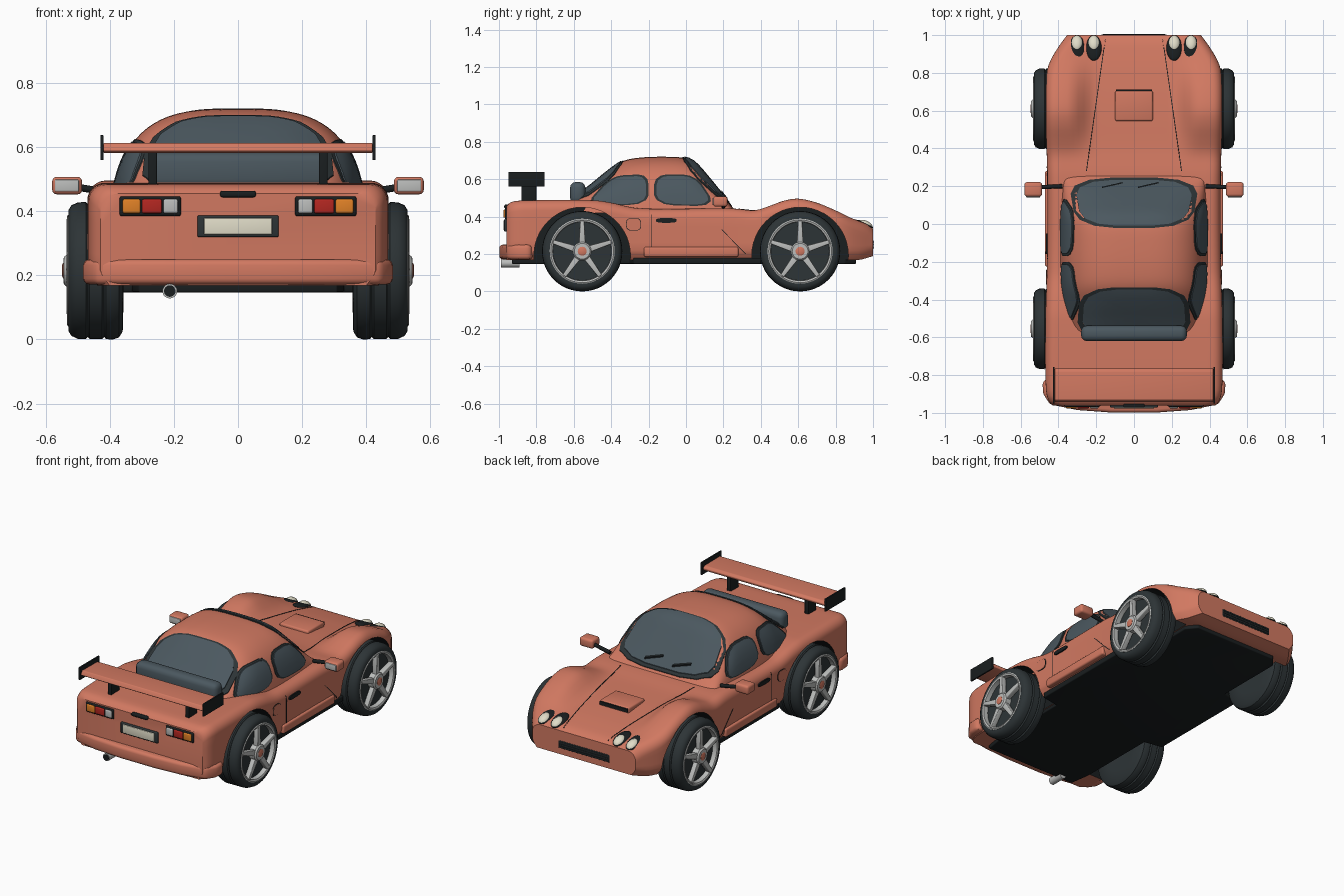
import bpy, bmesh
from math import sin, cos, pi, radians, ceil
from mathutils import Vector, Matrix
from mathutils.bvhtree import BVHTree

if "Cube" in bpy.data.objects:
    bpy.data.objects.remove(bpy.data.objects["Cube"])

def mat(name, c):
    m = bpy.data.materials.new(name)
    m.diffuse_color = (*c, 1)
    m.use_nodes = True
    m.node_tree.nodes["Principled BSDF"].inputs["Base Color"].default_value = m.diffuse_color
    return m
PAINT = mat("coral_paint", (.64, .19, .12))
DARK = mat("dark_trim", (.026, .034, .037))
BLACK = mat("black_underside", (.010, .013, .014))
GLASS = mat("tinted_glass", (.07, .097, .115))
SILVER = mat("silver", (.5, .51, .5))
CREAM = mat("cream", (.75, .72, .58))
RED = mat("red_lens", (.45, .02, .015))
ORANGE = mat("orange_lens", (.75, .22, .02))

def finish(bm, name, m, mirror=False, bevel=0):
    bmesh.ops.recalc_face_normals(bm, faces=bm.faces)
    if bevel:
        edges = [e for e in bm.edges if e.calc_face_angle(0) > .6]
        bmesh.ops.bevel(bm, geom=edges, offset=bevel, segments=3, profile=.5, affect='EDGES')
    me = bpy.data.meshes.new(name)
    bm.to_mesh(me)
    me.materials.append(m)
    ob = bpy.data.objects.new(name, me)
    bpy.context.collection.objects.link(ob)
    if mirror:
        ob.modifiers.new("mirror", 'MIRROR').use_mirror_merge = False
    return ob

def loft(rings, cap=True):
    bm = bmesh.new()
    vs = [[bm.verts.new(p) for p in r] for r in rings]
    n = len(vs[0])
    for a, b in zip(vs, vs[1:]):
        for i in range(n):
            bm.faces.new((a[i], a[(i + 1) % n], b[(i + 1) % n], b[i]))
    if cap:
        bm.faces.new(vs[0])
        bm.faces.new(vs[-1][::-1])
    return bm

def place(axis, p, d):
    return {'x': (d, p[0], p[1]), 'y': (p[0], d, p[1]), 'z': (p[0], p[1], d)}[axis]

def prism(name, pts, axis, lo, hi, m, bevel=0, mirror=False):
    return finish(loft([[place(axis, p, d) for p in pts] for d in (lo, hi)]), name, m, mirror, bevel)

def box(name, x, y, z, m, bevel=0, mirror=False):
    return prism(name, [(x[0], y[0]), (x[1], y[0]), (x[1], y[1]), (x[0], y[1])], 'z', *z, m, bevel, mirror)

def lathe(name, prof, cy, cz, m, cap=True, n=48, mirror=True):
    return finish(loft([[(x, cy + r * cos(2 * pi * i / n), cz + r * sin(2 * pi * i / n))
                         for i in range(n)] for x, r in prof], cap), name, m, mirror)

def rod(name, a, b, r, m, mirror=False):
    a, b = Vector(a), Vector(b)
    bm = bmesh.new()
    bmesh.ops.create_cone(bm, cap_ends=True, segments=20, radius1=r, radius2=r, depth=(b - a).length,
        matrix=Matrix.Translation((a + b) / 2) @ (b - a).to_track_quat('Z', 'Y').to_matrix().to_4x4())
    return finish(bm, name, m, mirror)

def blob(name, c, s, tilt, m, mirror=True):
    bm = bmesh.new()
    bmesh.ops.create_uvsphere(bm, u_segments=24, v_segments=14, radius=1, matrix=Matrix.Translation(c)
                              @ Matrix.Rotation(tilt, 4, 'X') @ Matrix.Diagonal((*s, 1)))
    return finish(bm, name, m, mirror)

def patch(name, pts, axis, tree, off, m, mirror=False, scale=1, rounds=2):
    """Panel that hugs a surface: an outline projected on it along one axis."""
    for _ in range(rounds):
        pts = [(p[0] * (1 - t) + q[0] * t, p[1] * (1 - t) + q[1] * t)
               for p, q in zip(pts, pts[1:] + pts[:1]) for t in (.2, .8)]
    loop = []
    for p, q in zip(pts, pts[1:] + pts[:1]):
        n = max(1, ceil((Vector(q) - Vector(p)).length / .03))
        loop += [Vector(p).lerp(Vector(q), i / n) for i in range(n)]
    c = sum(loop, Vector((0, 0))) / len(loop)
    back = Vector(place(axis, (0, 0), 1))
    def hit(p, o):
        src = Vector(place(axis, p, 2))
        h = tree.ray_cast(src, -back)[0] or tree.find_nearest(Vector(place(axis, p, .4)))[0]
        return h + back * o
    rings = [[hit(c + (p - c) * s * scale, o) for p in loop]
             for s, o in ((1, -.01), (1, off), (.8, off), (.6, off), (.4, off), (.2, off), (.02, off))]
    return finish(loft(rings), name, m, mirror)

def curve(tab, y):
    """Smooth curve through a few (y, value) points."""
    y = min(max(y, tab[0][0]), tab[-1][0])
    i = next(k for k in range(len(tab) - 1) if y <= tab[k + 1][0])
    def slope(k):
        a, b = tab[max(k - 1, 0)], tab[min(k + 1, len(tab) - 1)]
        return (b[1] - a[1]) / (b[0] - a[0])
    (y0, v0), (y1, v1) = tab[i], tab[i + 1]
    h = y1 - y0
    t = (y - y0) / h
    return (v0 * (1 + 2 * t) * (1 - t) ** 2 + slope(i) * h * t * (1 - t) ** 2
            + v1 * t * t * (3 - 2 * t) + slope(i + 1) * h * t * t * (t - 1))

# body shell: sections along the car, with front fender bulges
WIDTH = [(-.96, .43), (-.94, .45), (-.88, .466), (-.55, .47), (-.2, .46), (.2, .458), (.6, .468),
         (.8, .462), (.86, .445), (.93, .405), (1, .355)]
TOP = [(-.96, .455), (-.94, .476), (-.88, .486), (-.5, .488), (-.4, .475), (-.25, .445), (.25, .443),
       (.4, .426), (.6, .412), (.8, .388), (.9, .37), (.97, .353), (1, .335)]
BULGE = [(-1, 0), (.3, 0), (.37, .005), (.45, .036), (.52, .066), (.6, .084), (.7, .073), (.8, .045), (.88, .02), (1, 0)]

def body_ring(y):
    w, t, a, r = curve(WIDTH, y), curve(TOP, y), curve(BULGE, y), .055
    zb = .168 + max(0, y - .93) * .3
    def top(x):
        s = min(max((x - .2) / .15, 0), 1)
        return t + a * s * s * (3 - 2 * s)
    half = [(0, zb), (w * .5, zb), (w - .03, zb), (w - .007, zb + .03)]
    half += [(w, zb + .05 + (top(w) - r - zb - .05) * k / 4) for k in range(4)]
    half += [(w - r + r * cos(k * pi / 12), top(w - r + r * cos(k * pi / 12)) - r + r * sin(k * pi / 12)) for k in range(7)]
    half += [((w - r) * (1 - k / 14), top((w - r) * (1 - k / 14))) for k in range(1, 15)]
    return [(x, y, z) for x, z in half] + [(-x, y, z) for x, z in half[-2:0:-1]]

stations = [-.96, -.95, -.935, -.91] + [-.88 + .025 * k for k in range(75)] + [.985, 1]
bm = loft([body_ring(y) for y in stations])
body_tree = BVHTree.FromBMesh(bm)
body = finish(bm, "body_shell", PAINT)
AXLES = (("rear", -.555), ("front", .61))
cutters = []
for end, y in AXLES:
    c = lathe(end + "_arch_cutter", [(.335, .258), (.7, .258)], y, .192, BLACK)
    c.hide_render = True
    cutters.append(c)
    b = body.modifiers.new("arch", 'BOOLEAN')
    b.operation, b.solver, b.object, b.material_mode = 'DIFFERENCE', 'EXACT', c, 'TRANSFER'
dg = bpy.context.evaluated_depsgraph_get()
baked = bpy.data.meshes.new_from_object(body.evaluated_get(dg), depsgraph=dg)
body.modifiers.clear()
body.data = baked
for c in cutters:
    bpy.data.objects.remove(c)

# cabin
ROOF = [(-.66, .44), (-.6, .495), (-.5, .575), (-.42, .64), (-.34, .695), (-.25, .715), (-.1, .72),
        (0, .712), (.05, .688), (.12, .61), (.2, .512), (.265, .43)]
CABIN_W = [(-.66, .3), (-.5, .35), (-.3, .388), (0, .392), (.265, .375)]

def cabin_ring(y):
    w, h, pts = curve(CABIN_W, y), curve(ROOF, y) - .42, []
    for k in range(33):
        a = pi * k / 32
        z = h * sin(a) ** .63 if 0 < k < 32 else 0
        x = w * abs(cos(a)) ** .63 * (1 - .45 * z) * (1 if k < 16 else -1)
        pts.append((x if k != 16 else 0, y, .42 + z))
    return pts
bm = loft([cabin_ring(-.66 + .925 * k / 48) for k in range(49)])
cabin_tree = BVHTree.FromBMesh(bm)
finish(bm, "cabin", PAINT)

# windows: dark seal with glass on it
for name, axis, pts, mir in (
        ("windshield", 'z', [(-.35, .245), (.35, .245), (.305, -.02), (-.305, -.02)], False),
        ("rear_window", 'z', [(-.305, -.61), (.305, -.61), (.285, -.335), (-.285, -.335)], False),
        ("rear_side_window", 'x', [(-.54, .462), (-.43, .585), (-.36, .622), (-.2, .626), (-.2, .462)], True),
        ("front_side_window", 'x', [(-.17, .462), (-.17, .626), (.05, .626), (.165, .455)], True)):
    patch(name + "_seal", pts, axis, cabin_tree, .004, DARK, mir)
    patch(name + "_glass", pts, axis, cabin_tree, .008, GLASS, mir, .91)
for i, x in enumerate((-.17, .02)):
    patch(f"wiper_{i}", [(x, .19), (x + .11, .215), (x + .11, .222), (x, .197)], 'z', cabin_tree, .016, BLACK, rounds=0)
box("rear_window_roll", (-.28, .28), (-.62, -.538), (.47, .585), GLASS, .03)

# bonnet scoop, seams and door details
box("bonnet_scoop", (-.1, .1), (.545, .705), (.39, .432), PAINT, .01)
box("scoop_slot", (-.095, .095), (.70, .711), (.405, .426), BLACK)
patch("bonnet_seam", [(.25, .28), (.254, .28), (.154, .98), (.15, .98)], 'z', body_tree, .002, BLACK, True, rounds=0)
patch("door_rear_seam", [(-.185, .2), (-.181, .2), (-.181, .41), (-.185, .41)], 'x', body_tree, .002, BLACK, True, rounds=0)
patch("door_front_seam", [(.19, .33), (.194, .33), (.322, .2), (.316, .2)], 'x', body_tree, .002, BLACK, True, rounds=0)
patch("door_handle", [(-.16, .367), (-.05, .367), (-.05, .392), (-.16, .392)], 'x', body_tree, .008, BLACK, True)
patch("side_vent_edge", [(-.32, .325), (-.24, .325), (-.24, .392), (-.32, .392)], 'x', body_tree, .002, BLACK, True)
patch("side_vent", [(-.32, .325), (-.24, .325), (-.24, .392), (-.32, .392)], 'x', body_tree, .004, PAINT, True, .92)
box("side_sill", (.42, .472), (-.225, .28), (.185, .238), PAINT, .01, True)

# underside
half = [(.31, -.93), (.33, -.8), (.33, -.3), (.445, -.28), (.445, .4), (.33, .42), (.33, .85), (.28, .91)]
prism("floor_pan", half + [(-x, y) for x, y in half[::-1]], 'z', .147, .18, BLACK, .006)

# rear bumper, lamps and plate
half = [(.465, -.82), (.485, -.84), (.48, -.9), (.445, -.955), (.3, -.985), (.12, -.998)]
prism("rear_bumper", half + [(-x, y) for x, y in half[::-1]], 'z', .172, .25, PAINT, .018)
box("tail_lamp_housing", (.178, .37), (-.968, -.93), (.385, .447), BLACK, .008, True)
for name, x0, x1, m in (("reverse_lamp", .188, .233, SILVER), ("tail_lamp", .238, .3, RED), ("turn_lamp", .305, .36, ORANGE)):
    box(name, (x0, x1), (-.976, -.95), (.394, .438), m, .005, True)
box("plate_frame", (-.127, .127), (-.972, -.94), (.32, .387), DARK, .005)
box("plate", (-.106, .106), (-.976, -.95), (.328, .379), CREAM, .002)
box("boot_handle", (-.056, .056), (-.972, -.94), (.444, .464), BLACK, .007)
rod("exhaust_pipe", (-.213, -.988, .151), (-.213, -.89, .151), .023, SILVER)
rod("exhaust_bore", (-.213, -.99, .151), (-.213, -.95, .151), .018, BLACK)

# rear wing
prism("wing_blade", [(-.945, .59), (-.93, .582), (-.77, .585), (-.765, .6), (-.78, .612), (-.93, .614)], 'x', -.42, .42, PAINT, .004)
box("wing_end_plate", (.42, .43), (-.95, -.757), (.56, .638), BLACK, .002, True)
box("wing_post", (.253, .28), (-.88, -.8), (.47, .59), BLACK, .004, True)

# nose: grille and twin headlamps
box("grille", (-.18, .18), (.96, 1.003), (.222, .278), BLACK, .012)
for k in range(3):
    box(f"grille_bar_{k}", (-.165, .165), (.99, 1.005), (.234 + .014 * k, .238 + .014 * k), DARK)
for k, x in enumerate((.213, .302)):
    blob(f"headlamp_surround_{k}", (x, .932, .36), (.042, .07, .018), radians(-16), BLACK)
    blob(f"headlamp_lens_{k}", (x, .957, .357), (.03, .043, .022), radians(-22), CREAM)

# door mirrors
box("mirror_shell", (.487, .58), (.145, .222), (.453, .508), PAINT, .014, True)
box("mirror_glass", (.497, .572), (.141, .16), (.462, .499), SILVER, .004, True)
rod("mirror_arm", (.38, .2, .455), (.5, .195, .475), .011, BLACK, True)

# wheels: grooved tyre, rim, five spokes, hub
TYRE = [(.365, .02), (.358, .12), (.36, .19), (.372, .209), (.39, .215), (.412, .214), (.418, .207), (.424, .214),
        (.463, .214), (.469, .207), (.475, .214), (.5, .213), (.52, .204), (.53, .188), (.53, .172), (.502, .165), (.498, .02)]
for end, y in AXLES:
    z = .215
    lathe(end + "_tyre", TYRE, y, z, DARK)
    lathe(end + "_rim", [(.495, .175), (.531, .174), (.534, .168), (.53, .158), (.495, .156)], y, z, SILVER, False)
    lathe(end + "_hub", [(.495, .05), (.535, .05), (.544, .042), (.545, .01)], y, z, SILVER, n=32)
    lathe(end + "_hub_cap", [(.53, .024), (.546, .024), (.549, .018)], y, z, PAINT, n=24)
    for k in range(5):
        a = pi / 2 + k * 2 * pi / 5
        pts = [(y + r * cos(a) - s * sin(a), z + r * sin(a) + s * cos(a))
               for r, s in ((.03, -.018), (.163, -.011), (.163, .011), (.03, .018))]
        prism(f"{end}_spoke_{k}", pts, 'x', .505, .536, SILVER, .004, True)

# smooth shading with sharp creases
for ob in bpy.data.objects:
    ob.select_set(True)
    bpy.context.view_layer.objects.active = ob
bpy.ops.object.shade_smooth_by_angle(angle=radians(35))
